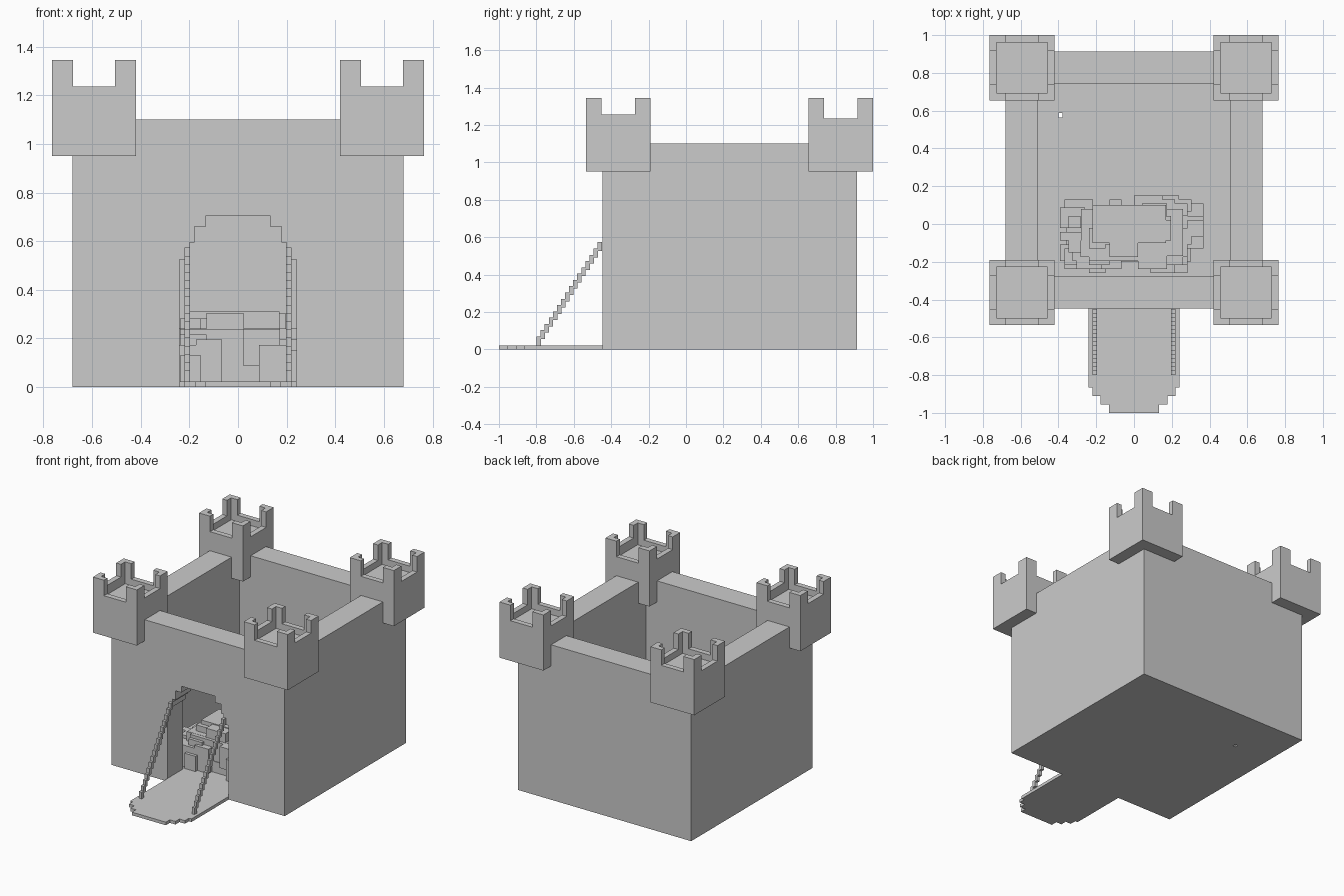
import bpy, bmesh, random
from mathutils import Vector

if "Cube" in bpy.data.objects:
    bpy.data.objects.remove(bpy.data.objects["Cube"])

random.seed(7)
FLOOR = 0.022


def add_box(bm, lo, hi):
    lo, hi = Vector(lo), Vector(hi)
    verts = bmesh.ops.create_cube(bm, size=1)["verts"]
    for v in verts:
        v.co = Vector([(lo[i] + hi[i]) / 2 + v.co[i] * (hi[i] - lo[i]) for i in range(3)])


def finish(name, bm):
    bmesh.ops.recalc_face_normals(bm, faces=bm.faces)
    mesh = bpy.data.meshes.new(name)
    bm.to_mesh(mesh)
    bm.free()
    ob = bpy.data.objects.new(name, mesh)
    bpy.context.collection.objects.link(ob)
    return ob


def boxes(name, spans):
    bm = bmesh.new()
    for lo, hi in spans:
        add_box(bm, lo, hi)
    return finish(name, bm)


def prism(name, half, place, push):
    # mirror a half outline about x = 0, then extrude it
    outline = half + [(-x, t) for x, t in reversed(half)]
    bm = bmesh.new()
    face = bm.faces.new([bm.verts.new(place(x, t)) for x, t in outline])
    new = bmesh.ops.extrude_face_region(bm, geom=[face])["geom"]
    for v in new:
        if isinstance(v, bmesh.types.BMVert):
            v.co += Vector(push)
    return finish(name, bm)


def cut(ob, cutter):
    cutter.hide_render = True
    cutter.hide_viewport = True
    mod = ob.modifiers.new("cut", 'BOOLEAN')
    mod.operation = 'DIFFERENCE'
    mod.solver = 'EXACT'
    mod.object = cutter


# Keep: hollow box with a floor, a stepped gate arch and a small drain hole
keep = boxes("keep_walls", [((-.68, -.447, 0), (.68, .913, 1.1))])
cut(keep, boxes("courtyard_cutter", [((-.508, -.275, FLOOR), (.508, .742, 1.3))]))
arch = [(.24, FLOOR), (.24, .525), (.22, .525), (.22, .572), (.2, .572), (.2, .595),
        (.178, .595), (.178, .66), (.132, .66), (.132, .705)]
cut(keep, prism("gate_cutter", arch, lambda x, t: (x, -.6, t), (0, .4, 0)))
cut(keep, boxes("drain_cutter", [((-.4, .565, -.1), (-.378, .587, .1))]))

# Corner towers: overhanging blocks with a sunken deck and corner battlements
for side, sx in (("left", -1), ("right", 1)):
    for end, y0, sill in (("front", -.535, 1.255), ("back", .655, 1.235)):
        name = f"{end}_{side}_tower"
        x0, y1 = (.42 if sx > 0 else -.765), y0 + .345
        x1 = x0 + .345
        tower = boxes(name, [((x0, y0, .95), (x1, y1, 1.345))])
        cut(tower, boxes(name + "_deck_cutter",
            [((x0 + .038, y0 + .038, 1.19), (x1 - .038, y1 - .038, 1.5))]))
        cut(tower, boxes(name + "_gap_cutter_y",
            [((x0 + .086, y0 - .1, 1.235), (x1 - .086, y1 + .1, 1.6))]))
        cut(tower, boxes(name + "_gap_cutter_x",
            [((x0 - .1, y0 + .084, sill), (x1 + .1, y1 - .084, 1.7))]))

# Lowered drawbridge with a stepped round end
bridge = [(.24, -.447), (.24, -.865), (.22, -.865), (.22, -.91), (.177, -.91),
          (.177, -.955), (.133, -.955), (.133, -1)]
prism("drawbridge", bridge, lambda x, t: (x, t, 0), (0, 0, FLOOR))

# Chains: staircases of small blocks from bridge to gate
N = 16
W = .348 / N
for side, sx in (("left", -1), ("right", 1)):
    links = []
    for i in range(N):
        y, z = -.798 + i * W, FLOOR + i * .0336
        xa, xb = sorted((sx * .197, sx * .219))
        links.append(((xa, y - .001, z), (xb, y + W + .001, z + .047)))
    boxes(f"{side}_chain", links)

# Blocky heap in the courtyard behind the gate
V = .0217


def snap(v):
    return round(v / V) * V


heap = [((-.28, -.17, FLOOR), (.26, .08, .24)),
        ((-.36, -.2, FLOOR), (.3, .08, .1)),
        ((-.22, -.1, FLOOR), (.17, .1, .31))]
while len(heap) < 75:
    x, y = random.uniform(-.39, .36), random.uniform(-.23, .15)
    r = ((x + .015) / .4) ** 2 + ((y + .04) / .23) ** 2
    if r > 1:
        continue
    w, d = random.uniform(.03, .08), random.uniform(.02, .06)
    top = .33 - .2 * r - random.uniform(0, .04)
    low = FLOOR if r > .5 and random.random() < .5 else max(FLOOR, snap(top - .15))
    heap.append(((snap(max(x - w, -.4)), snap(max(y - d, -.25)), low),
                 (snap(min(x + w, .37)), snap(min(y + d, .165)), max(snap(top), low + V))))
boxes("treasure_heap", heap)
